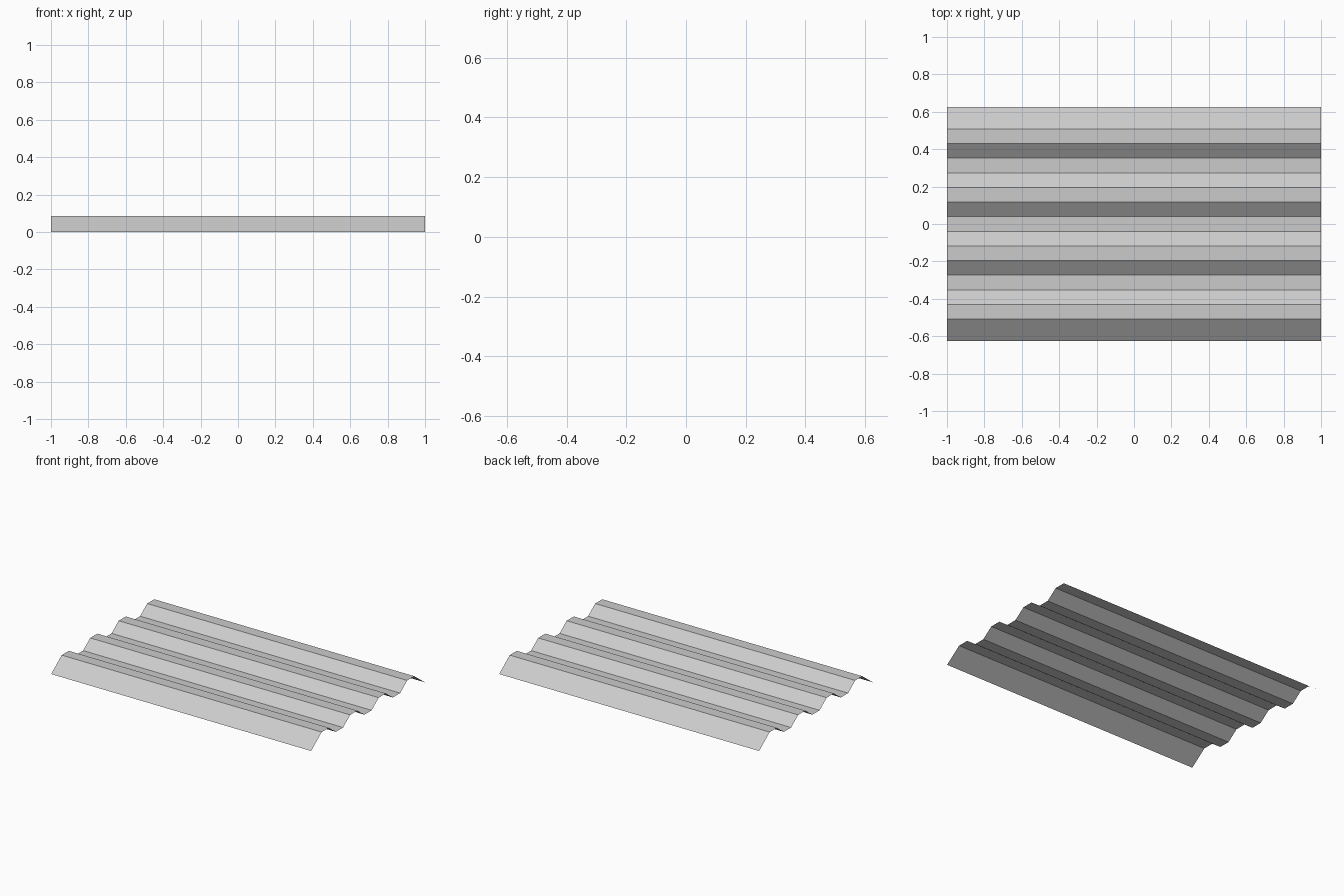
import bpy, bmesh

if "Cube" in bpy.data.objects:
    bpy.data.objects.remove(bpy.data.objects["Cube"])

# Corrugated sheet: four flat crests with shallower flat valleys between them
PITCH, HALF_CREST, HALF_FOOT = 0.313, 0.039, 0.117
TOP, VALLEY, EDGE_Y, LENGTH = 0.087, 0.029, 0.625, 2.0

# Cross-section in y and z
profile = [(-EDGE_Y, 0.0)]
for i in range(4):
    c = (i - 1.5) * PITCH
    if i > 0:
        profile.append((c - HALF_FOOT, VALLEY))
    profile += [(c - HALF_CREST, TOP), (c + HALF_CREST, TOP)]
    if i < 3:
        profile.append((c + HALF_FOOT, VALLEY))
profile.append((EDGE_Y, 0.0))

# Sweep the section along x as an open, single-layer sheet
bm = bmesh.new()
verts = [bm.verts.new((-LENGTH / 2, y, z)) for y, z in profile]
edges = [bm.edges.new(pair) for pair in zip(verts, verts[1:])]
swept = bmesh.ops.extrude_edge_only(bm, edges=edges)["geom"]
bmesh.ops.translate(bm, vec=(LENGTH, 0, 0),
                    verts=[g for g in swept if isinstance(g, bmesh.types.BMVert)])

# Face every panel upward
bm.normal_update()
bmesh.ops.reverse_faces(bm, faces=[f for f in bm.faces if f.normal.z < 0])

mesh = bpy.data.meshes.new("corrugated_sheet")
bm.to_mesh(mesh)
bm.free()
bpy.context.collection.objects.link(bpy.data.objects.new("corrugated_sheet", mesh))
